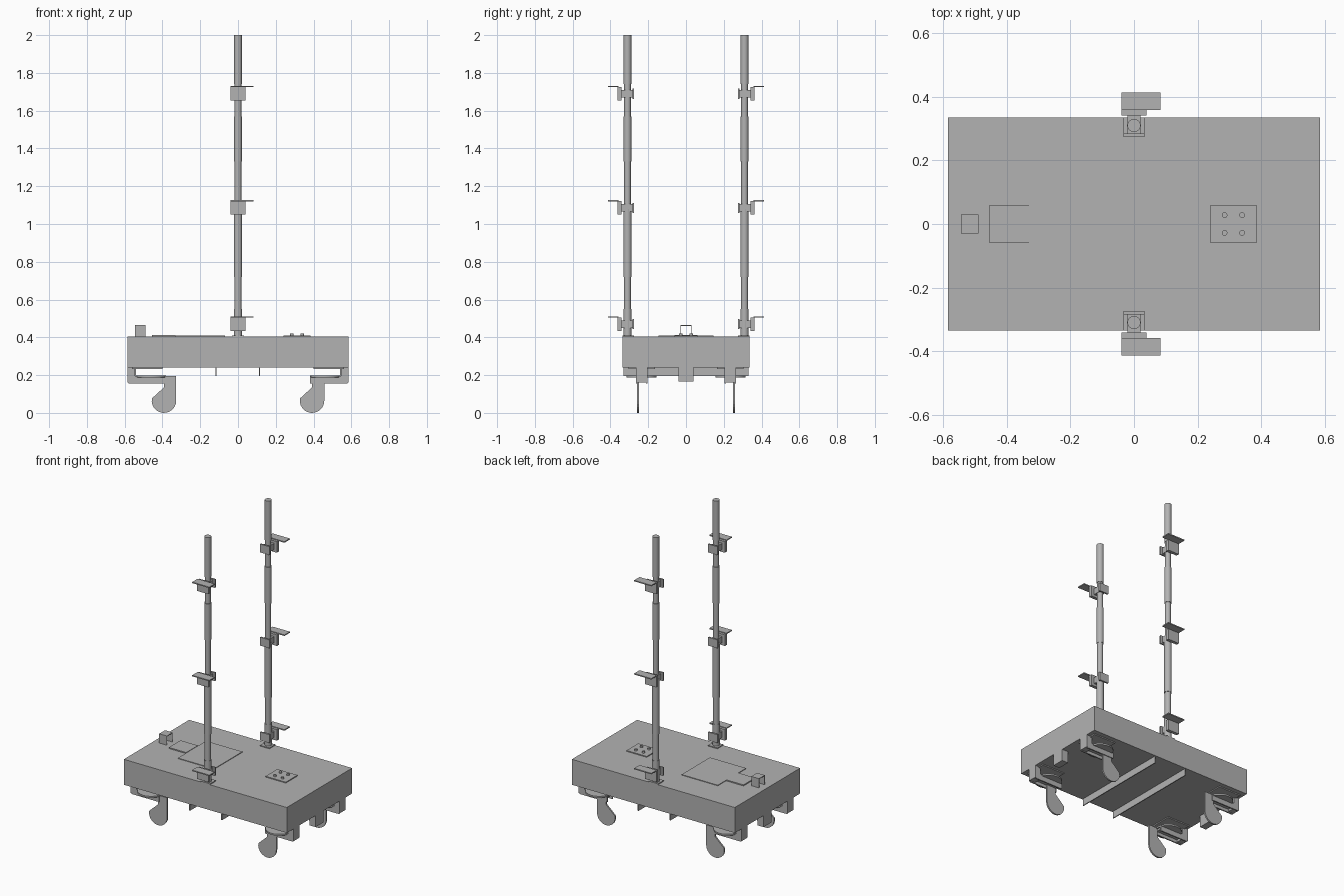
import bpy, bmesh, math
from mathutils import Matrix

if "Cube" in bpy.data.objects:
    bpy.data.objects.remove(bpy.data.objects["Cube"])

grey = bpy.data.materials.new("plain grey")
grey.use_nodes = True
tone = (0.45, 0.45, 0.45, 1)
grey.diffuse_color = tone
grey.node_tree.nodes["Principled BSDF"].inputs["Base Color"].default_value = tone


def finish(name, bm, smooth=False):
    bmesh.ops.recalc_face_normals(bm, faces=bm.faces)
    mesh = bpy.data.meshes.new(name)
    if smooth:
        for f in bm.faces:
            f.smooth = len(f.verts) == 4
        for e in bm.edges:
            if len(e.link_faces) == 2 and e.calc_face_angle() > math.radians(40):
                e.smooth = False
    bm.to_mesh(mesh)
    bm.free()
    mesh.materials.append(grey)
    ob = bpy.data.objects.new(name, mesh)
    bpy.context.collection.objects.link(ob)
    return ob


def box(name, x, y, z):
    """Box from (low, high) pairs; pairs may be in either order."""
    bm = bmesh.new()
    size = [abs(p[1] - p[0]) for p in (x, y, z)]
    mid = [(p[0] + p[1]) / 2 for p in (x, y, z)]
    bmesh.ops.create_cube(bm, size=1, matrix=Matrix.Translation(mid) @ Matrix.Diagonal((*size, 1)))
    return finish(name, bm)


def rod(name, x, y, steps, sides=16):
    """Upright stack of cylinders from (bottom, top, radius) steps."""
    bm = bmesh.new()
    for low, high, r in steps:
        bmesh.ops.create_cone(bm, cap_ends=True, segments=sides, radius1=r, radius2=r,
                              depth=high - low,
                              matrix=Matrix.Translation((x, y, (low + high) / 2)))
    return finish(name, bm, True)


def blade(name, x, y):
    """Flat foot with a vertical edge, a round bottom and a notched side."""
    r = 0.065
    pts = [(r, 0.195), (r, r)]
    for i in range(1, 13):
        a = -math.radians(190) * i / 12
        pts.append((r * math.cos(a), r + r * math.sin(a)))
    pts += [(0, 0.135), (0, 0.195)]
    bm = bmesh.new()
    face = bm.faces.new([bm.verts.new((x + px, y - 0.005, pz)) for px, pz in pts])
    out = bmesh.ops.extrude_face_region(bm, geom=[face])
    bmesh.ops.translate(bm, vec=(0, 0.01, 0),
                        verts=[v for v in out["geom"] if isinstance(v, bmesh.types.BMVert)])
    return finish(name, bm)


# Platform and underside ribs
DECK = 0.405
box("platform", (-0.585, 0.585), (-0.335, 0.335), (0.24, DECK))
for side, x in (("right", -0.117), ("left", 0.113)):
    box(side + "_rib", (x - 0.003, x + 0.003), (-0.33, 0.33), (0.195, 0.24))

# Deck plates, screws and tunnel handle
box("large_panel", (-0.33, -0.07), (-0.145, 0.145), (DECK, 0.409))
box("small_panel", (-0.455, -0.33), (-0.06, 0.06), (DECK, 0.412))
box("screw_plate", (0.24, 0.385), (-0.06, 0.06), (DECK, 0.411))
for x in (0.285, 0.34):
    for y in (-0.028, 0.028):
        rod("screw", x, y, [(0.409, 0.421, 0.009)], 12)
for s in (-1, 1):
    box("handle_side", (-0.545, -0.49), (s * 0.026, s * 0.03), (DECK, 0.465))
box("handle_top", (-0.545, -0.49), (-0.03, 0.03), (0.461, 0.465))

# Foot assemblies under the corners
for sx in (-1, 1):
    box("end_block", (sx * 0.54, sx * 0.585), (-0.04, 0.04), (0.165, 0.24))
    for sy in (-1, 1):
        y = sy * 0.235
        box("foot_column", (sx * 0.545, sx * 0.585), (y - 0.03, y + 0.03), (0.16, 0.24))
        for side in (-0.03, 0.022):
            box("foot_arm", (sx * 0.38, sx * 0.58), (y + side, y + side + 0.008), (0.155, 0.195))
        box("foot_bridge", (sx * 0.39, sx * 0.58), (y - 0.025, y + 0.025), (0.175, 0.19))
        rod("foot_disc", sx * 0.46, y, [(0.187, 0.197, 0.08)], 24)
        box("foot_mount", (sx * 0.4, sx * 0.56), (y - 0.07, y + 0.07), (0.233, 0.24))
        blade("foot_blade", sx * 0.392, sy * 0.255)

# Stepped poles, each with three clamp brackets carrying a shelf
STEPS = [(DECK, 0.55, 0.022), (0.55, 0.72, 0.019), (0.72, 1.08, 0.022), (1.08, 1.33, 0.018),
         (1.33, 1.57, 0.021), (1.57, 1.74, 0.018), (1.74, 2.0, 0.021)]
for s, side in ((-1, "front"), (1, "back")):
    rod(side + "_pole", 0, s * 0.31, STEPS)
    box(side + "_pole_base", (-0.033, 0.033), (s * 0.275, s * 0.335), (DECK, 0.411))
    for z in (0.47, 1.085, 1.69):
        box(side + "_clamp_inner", (-0.033, 0.033), (s * 0.274, s * 0.284), (z - 0.027, z + 0.027))
        box(side + "_clamp_arm", (-0.02, 0.02), (s * 0.28, s * 0.35), (z - 0.02, z + 0.02))
        box(side + "_clamp_outer", (-0.04, 0.04), (s * 0.342, s * 0.362), (z - 0.036, z + 0.036))
        box(side + "_shelf", (-0.04, 0.083), (s * 0.358, s * 0.413), (z + 0.034, z + 0.041))
